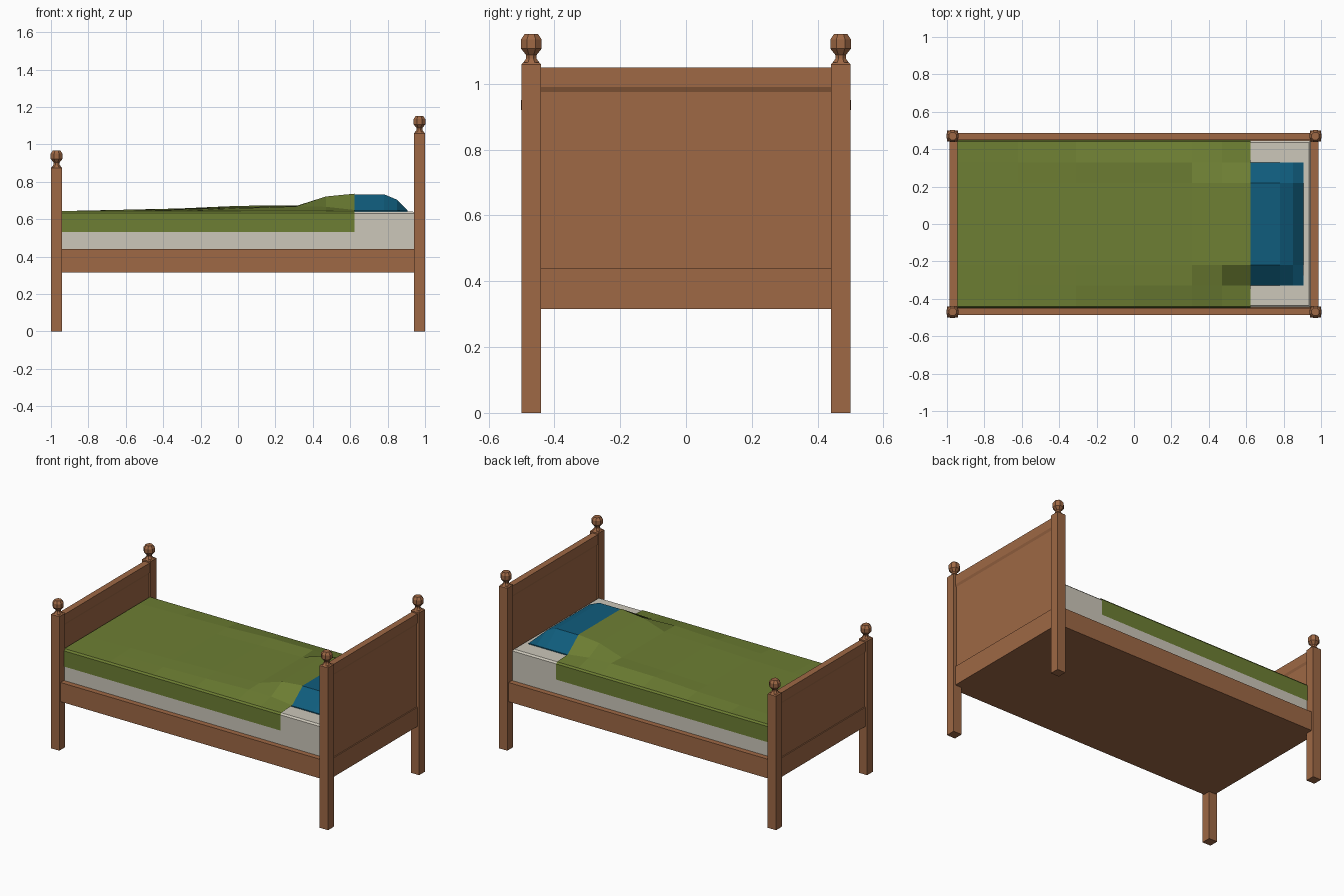
import bpy, bmesh, math

if "Cube" in bpy.data.objects:
    bpy.data.objects.remove(bpy.data.objects["Cube"], do_unlink=True)


def material(name, rgb):
    m = bpy.data.materials.new(name)
    m.use_nodes = True
    m.diffuse_color = (*rgb, 1)
    bsdf = m.node_tree.nodes["Principled BSDF"]
    bsdf.inputs["Base Color"].default_value = (*rgb, 1)
    bsdf.inputs["Roughness"].default_value = 0.9
    return m


WOOD = material("warm wood", (0.342, 0.138, 0.059))
GREEN = material("blanket green", (0.153, 0.209, 0.033))
BLUE = material("pillow blue", (0.005, 0.107, 0.202))
CREAM = material("mattress cream", (0.604, 0.571, 0.491))


def finish(name, bm, mat, outward=True):
    if outward:
        bmesh.ops.recalc_face_normals(bm, faces=bm.faces[:])
    me = bpy.data.meshes.new(name)
    bm.to_mesh(me)
    bm.free()
    me.materials.append(mat)
    ob = bpy.data.objects.new(name, me)
    bpy.context.collection.objects.link(ob)
    return ob


def box(name, x0, x1, y0, y1, z0, z1, mat, bevel=0):
    bm = bmesh.new()
    bmesh.ops.create_cube(bm, size=1)
    for v in bm.verts:
        v.co = ((x0 + x1) / 2 + v.co.x * (x1 - x0),
                (y0 + y1) / 2 + v.co.y * (y1 - y0),
                (z0 + z1) / 2 + v.co.z * (z1 - z0))
    if bevel:
        top = [e for e in bm.edges if all(v.co.z > z1 - 1e-4 for v in e.verts)]
        bmesh.ops.bevel(bm, geom=top, offset=bevel, segments=1, affect='EDGES')
    return finish(name, bm, mat)


def loft(name, rings, mat, closed, caps):
    """Skin a list of equal-length sections."""
    bm = bmesh.new()
    rows = [[bm.verts.new(p) for p in ring] for ring in rings]
    n = len(rows[0])
    for a, b in zip(rows, rows[1:]):
        for i in range(n if closed else n - 1):
            j = (i + 1) % n
            bm.faces.new((a[i], b[i], b[j], a[j]))
    if caps:
        bm.faces.new(rows[0])
        bm.faces.new(rows[-1])
    return finish(name, bm, mat, outward=closed)


# Posts with eight-sided turned knobs
KNOB = [(0.015, -0.005), (0.026, 0), (0.017, 0.012), (0.017, 0.022),
        (0.034, 0.042), (0.034, 0.070), (0.022, 0.086)]


def post(name, x, y, top):
    box(name, x - 0.03, x + 0.03, y - 0.03, y + 0.03, 0, top, WOOD, bevel=0.006)
    rings = [[(x + r * math.cos((k + 0.5) * math.pi / 4),
               y + r * math.sin((k + 0.5) * math.pi / 4), top + z)
              for k in range(8)] for r, z in KNOB]
    loft(name + "_knob", rings, WOOD, True, True)


# End boards: bottom rail, recessed panel, moulded cap rail
def end_board(name, x, top):
    thick, thin = 0.021, 0.014
    side = [(thick, 0.315), (thick, 0.44), (thin, 0.44), (thin, top - 0.075),
            (thick, top - 0.06), (thick, top)]
    outline = side + [(-t, z) for t, z in reversed(side)]
    rings = [[(x + t, y, z) for t, z in outline] for y in (-0.45, 0.45)]
    loft(name, rings, WOOD, True, True)


for end, sx, height in (("head", 1, 1.065), ("foot", -1, 0.88)):
    for side, sy in (("left", 1), ("right", -1)):
        post(f"{end}_post_{side}", sx * 0.97, sy * 0.47, height)
    end_board(f"{end}board", sx * 0.966, height - 0.015)

# Side rails and bed base
for side, sy in (("left", 1), ("right", -1)):
    y0, y1 = sorted((sy * 0.452, sy * 0.487))
    box(f"side_rail_{side}", -0.96, 0.96, y0, y1, 0.315, 0.44, WOOD)
box("bed_base", -0.95, 0.95, -0.453, 0.453, 0.315, 0.41, WOOD)

# Mattress
box("mattress", -0.945, 0.945, -0.446, 0.446, 0.40, 0.64, CREAM, bevel=0.01)

# Pillow: flat crown with sloping sides, tapering toward the headboard
rings = []
for x, z in ((0.60, 0.728), (0.62, 0.733), (0.78, 0.733), (0.85, 0.704), (0.905, 0.65)):
    rings.append([(x, -0.33, 0.635), (x, -0.33, 0.646), (x, -0.22, z),
                  (x, 0.22, z), (x, 0.33, 0.646), (x, 0.33, 0.635)])
loft("pillow", rings, BLUE, True, True)

# Blanket: draped sheet rising over the pillow (x, crown, right fold, left fold)
rings = []
for x, crown, right, left in ((-0.945, 0.643, 0.643, 0.643), (-0.62, 0.650, 0.646, 0.650),
                              (-0.31, 0.655, 0.651, 0.657), (0.0, 0.664, 0.658, 0.671),
                              (0.31, 0.670, 0.668, 0.674), (0.47, 0.721, 0.666, 0.668),
                              (0.622, 0.736, 0.649, 0.649)):
    rings.append([(x, -0.45, 0.53), (x, -0.45, 0.632), (x, -0.441, 0.643),
                  (x, -0.33, right), (x, -0.22, crown), (x, 0.22, crown),
                  (x, 0.33, left), (x, 0.441, 0.643), (x, 0.45, 0.632), (x, 0.45, 0.53)])
blanket = loft("blanket", rings, GREEN, False, False)
